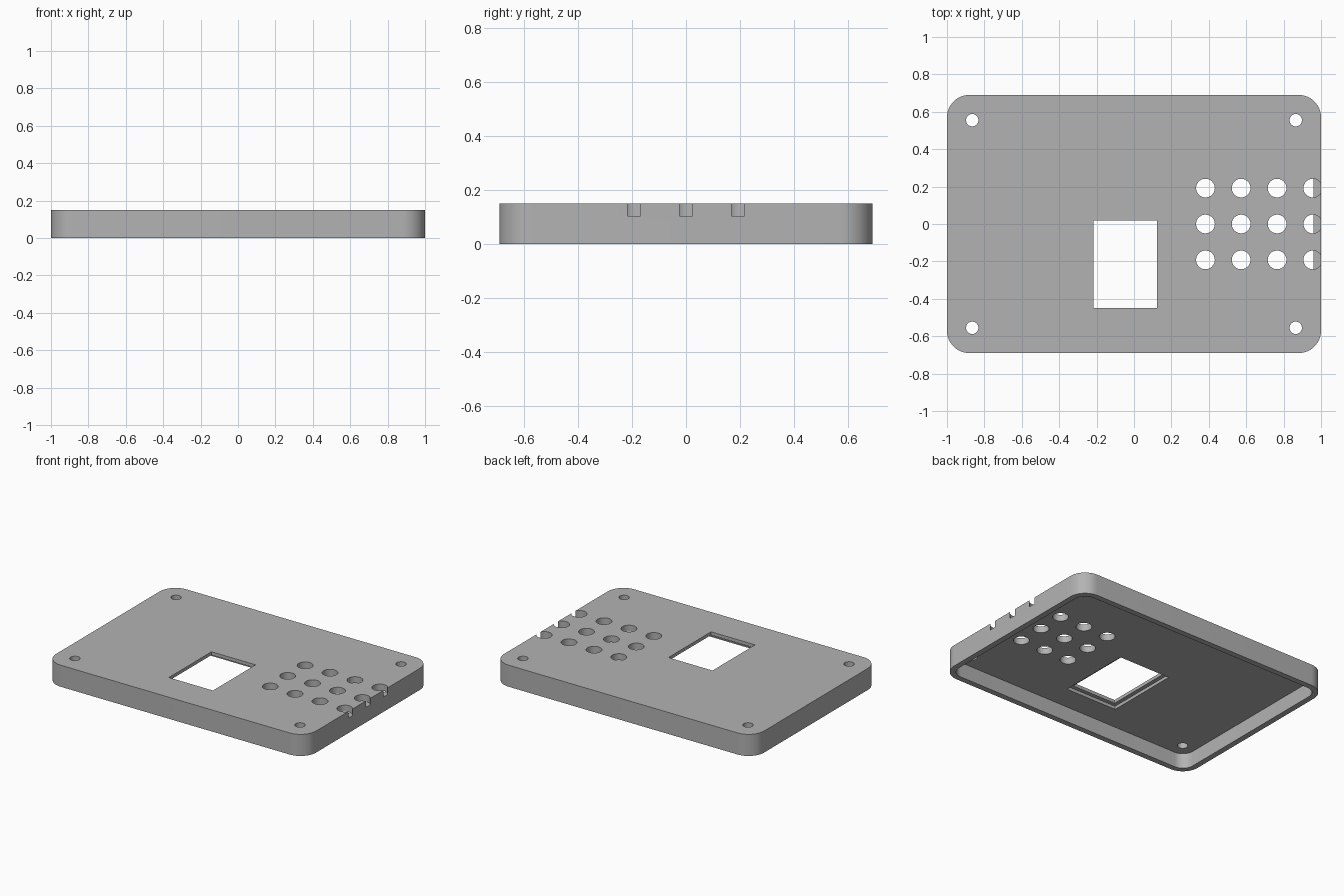
import bpy, bmesh, math

LENGTH, WIDTH, HEIGHT = 2.0, 1.38, 0.15
WALL, CEILING, CORNER = 0.04, 0.105, 0.12

cube = bpy.data.objects.get("Cube")
if cube:
    bpy.data.objects.remove(cube, do_unlink=True)

grey = bpy.data.materials.new("plain grey")
grey.use_nodes = True
colour = (0.45, 0.45, 0.45, 1)
grey.diffuse_color = colour
grey.node_tree.nodes["Principled BSDF"].inputs["Base Color"].default_value = colour


def prism(name, outline, z0, z1):
    """Extrude a flat outline between two heights."""
    bm = bmesh.new()
    base = bm.faces.new([bm.verts.new((x, y, z0)) for x, y in outline])
    top = bmesh.ops.extrude_face_region(bm, geom=[base])["geom"]
    for v in top:
        if isinstance(v, bmesh.types.BMVert):
            v.co.z = z1
    bmesh.ops.recalc_face_normals(bm, faces=bm.faces)
    mesh = bpy.data.meshes.new(name)
    bm.to_mesh(mesh)
    bm.free()
    mesh.materials.append(grey)
    obj = bpy.data.objects.new(name, mesh)
    bpy.context.collection.objects.link(obj)
    return obj


def rounded(length, width, radius, steps=12):
    points = []
    for k, (sx, sy) in enumerate([(1, 1), (-1, 1), (-1, -1), (1, -1)]):
        for i in range(steps + 1):
            a = (k + i / steps) * math.pi / 2
            points.append((sx * (length / 2 - radius) + radius * math.cos(a),
                           sy * (width / 2 - radius) + radius * math.sin(a)))
    return points


def circle(x, y, radius, n=40):
    return [(x + radius * math.cos(2 * math.pi * i / n),
             y + radius * math.sin(2 * math.pi * i / n)) for i in range(n)]


def rectangle(x0, x1, y0, y1):
    return [(x0, y0), (x1, y0), (x1, y1), (x0, y1)]


def cut(target, outline, z0, z1):
    cutter = prism("cutter", outline, z0, z1)
    cutter.hide_render = True
    mod = target.modifiers.new("cut", "BOOLEAN")
    mod.operation, mod.solver, mod.object = "DIFFERENCE", "EXACT", cutter
    bpy.context.view_layer.objects.active = target
    bpy.ops.object.modifier_apply(modifier=mod.name)
    bpy.data.objects.remove(cutter, do_unlink=True)


# Rounded lid, hollow from below
lid = prism("enclosure_lid", rounded(LENGTH, WIDTH, CORNER), 0, HEIGHT)
cut(lid, rounded(LENGTH - 2 * WALL, WIDTH - 2 * WALL, CORNER - WALL), -0.1, CEILING)

# Display window with a stepped recess underneath
x0, x1, y0, y1, step = -0.217, 0.122, -0.449, 0.019, 0.028
cut(lid, rectangle(x0, x1, y0, y1), 0.05, 0.2)
cut(lid, rectangle(x0 - step, x1 + step, y0 - step, y1 + step), 0.05, 0.127)

# Button grid; the outermost column breaks through the side wall
for x in (0.382, 0.573, 0.765, 0.956):
    for y in (-0.192, 0, 0.192):
        cut(lid, circle(x, y, 0.05), 0.104 if x > 0.9 else 0.07, 0.2)

# Corner screw holes
for x in (-0.865, 0.865):
    for y in (-0.555, 0.555):
        cut(lid, circle(x, y, 0.033, 32), 0.05, 0.2)

bpy.ops.object.select_all(action="DESELECT")
lid.select_set(True)
bpy.context.view_layer.objects.active = lid
bpy.ops.object.shade_smooth_by_angle(angle=math.radians(30))
